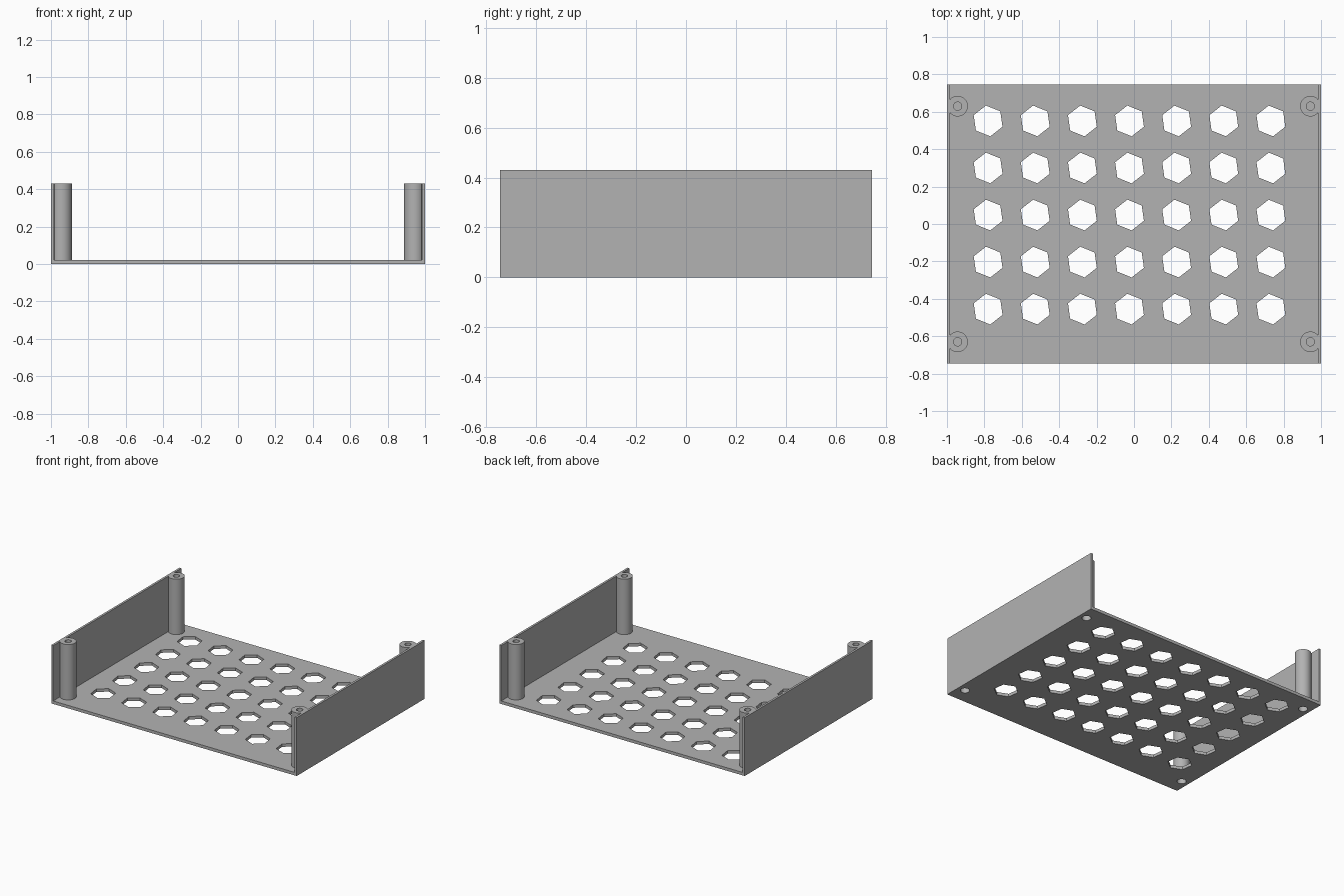
import bpy, bmesh
from math import radians
from mathutils import Matrix, Vector

cube = bpy.data.objects.get("Cube")
if cube:
    bpy.data.objects.remove(cube)

W, D, H = 1.0, 0.745, 0.43        # half width, half depth, height
FLOOR, WALL = 0.022, 0.016        # thicknesses
POST_X, POST_Y, POST_R = 0.943, 0.63, 0.055
BORE, SCREW = 0.022, 0.031        # top bore and bottom screw recess

grey = bpy.data.materials.new("plain_grey")
grey.use_nodes = True
colour = (0.45, 0.45, 0.45, 1)
grey.diffuse_color = colour
grey.node_tree.nodes["Principled BSDF"].inputs["Base Color"].default_value = colour


def finish(name, bm):
    mesh = bpy.data.meshes.new(name)
    bmesh.ops.recalc_face_normals(bm, faces=bm.faces)
    bm.to_mesh(mesh)
    bm.free()
    mesh.materials.append(grey)
    obj = bpy.data.objects.new(name, mesh)
    bpy.context.collection.objects.link(obj)
    return obj


def box(name, lo, hi):
    lo, hi = Vector(lo), Vector(hi)
    bm = bmesh.new()
    bmesh.ops.create_cube(bm, size=1, matrix=Matrix.Translation((lo + hi) / 2)
                          @ Matrix.Diagonal((*(hi - lo), 1)))
    return finish(name, bm)


def add_prism(bm, x, y, radius, sides, turn=0):
    bmesh.ops.create_cone(bm, cap_ends=True, segments=sides, radius1=radius,
                          radius2=radius, depth=0.2,
                          matrix=Matrix.Translation((x, y, 0))
                          @ Matrix.Rotation(turn, 4, 'Z'))


corners = [(sx, sy) for sx in (-1, 1) for sy in (-1, 1)]

# Floor with hexagonal vents and screw holes
floor = box("floor_plate", (-W, -D, 0), (W, D, FLOOR))
bm = bmesh.new()
for col in range(7):
    for row in range(5):
        add_prism(bm, -0.78 + 0.252 * col, -0.455 + 0.2515 * row,
                  0.083, 6, radians(8))
for sx, sy in corners:
    add_prism(bm, sx * POST_X, sy * POST_Y, SCREW, 32)
cutter = finish("hole_cutter", bm)
cutter.hide_render = True
cutter.hide_set(True)
cut = floor.modifiers.new("holes", 'BOOLEAN')
cut.operation = 'DIFFERENCE'
cut.solver = 'EXACT'
cut.object = cutter

# Side walls
for side, sx in (("right", -1), ("left", 1)):
    xs = sorted((sx * W, sx * (W - WALL)))
    box(side + "_wall", (xs[0], -D, FLOOR), (xs[1], D, H))

# Corner posts, turned from a profile and trimmed flat against the wall
profile = [(0, 0.1), (SCREW, 0.1), (SCREW, FLOOR), (POST_R, FLOOR),
           (POST_R, H), (BORE, H), (BORE, 0.13), (0, 0.13)]
for sx, sy in corners:
    bm = bmesh.new()
    verts = [bm.verts.new((r, 0, z)) for r, z in profile]
    edges = [bm.edges.new(pair) for pair in zip(verts, verts[1:])]
    bmesh.ops.spin(bm, geom=verts + edges, cent=(0, 0, 0), axis=(0, 0, 1),
                   angle=radians(360), steps=32)
    bmesh.ops.remove_doubles(bm, verts=bm.verts, dist=0.0005)
    bmesh.ops.translate(bm, verts=bm.verts, vec=(sx * POST_X, sy * POST_Y, 0))
    for v in bm.verts:
        v.co.x = max(WALL - W, min(W - WALL, v.co.x))
    name = ("front_" if sy < 0 else "back_") + ("left" if sx > 0 else "right")
    post = finish(name + "_post", bm)
    bpy.ops.object.select_all(action='DESELECT')
    post.select_set(True)
    bpy.context.view_layer.objects.active = post
    bpy.ops.object.shade_smooth_by_angle(angle=radians(30))
